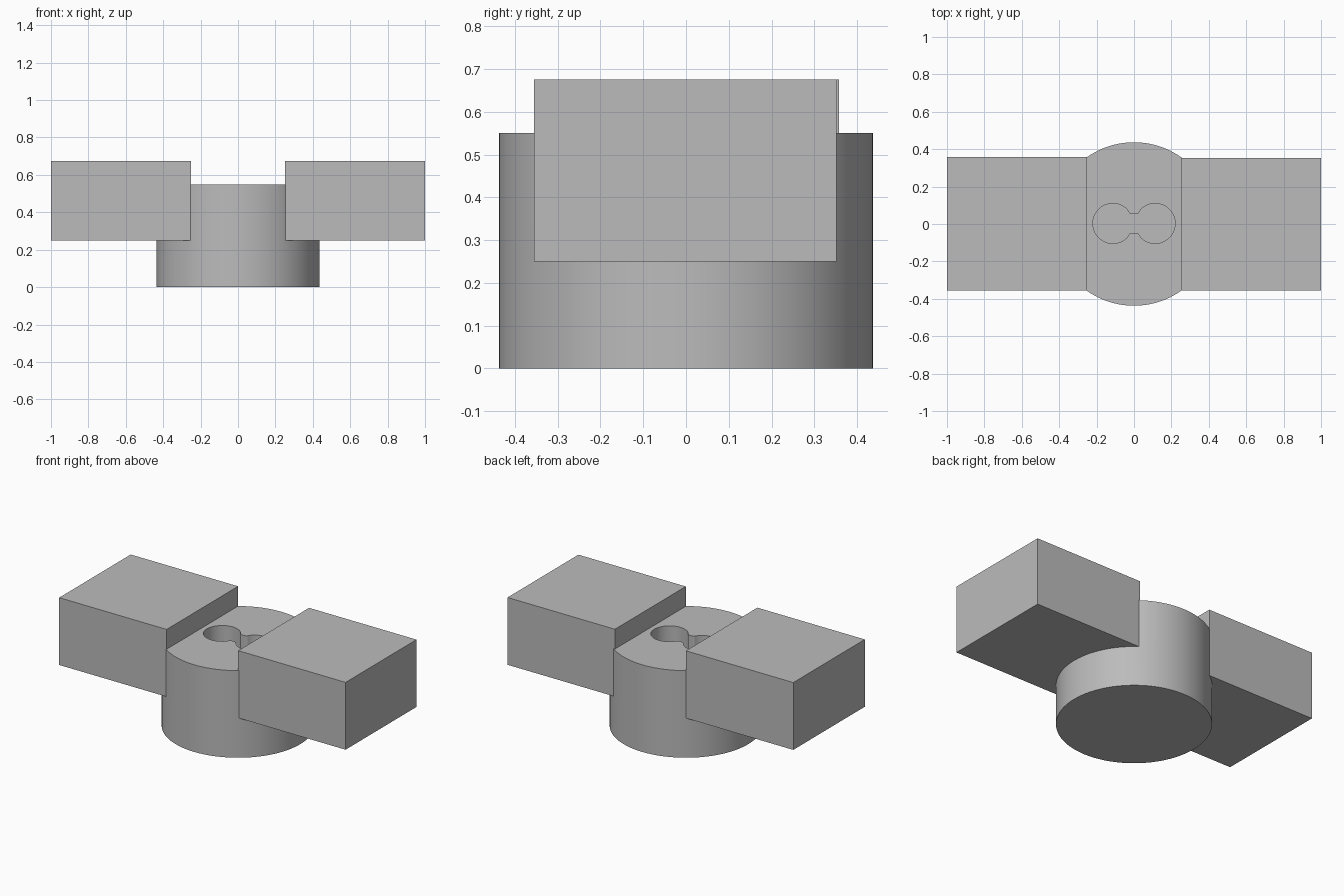
import bpy, bmesh, math

if "Cube" in bpy.data.objects:
    bpy.data.objects.remove(bpy.data.objects["Cube"])

grey = bpy.data.materials.new("grey")
grey.diffuse_color = (0.5, 0.5, 0.5, 1)
grey.use_nodes = True
grey.node_tree.nodes["Principled BSDF"].inputs["Base Color"].default_value = grey.diffuse_color


def prism(name, outline, z0, z1):
    """Extrude a closed xy outline from z0 to z1."""
    bm = bmesh.new()
    face = bm.faces.new([bm.verts.new((x, y, z0)) for x, y in outline])
    top = bmesh.ops.extrude_face_region(bm, geom=[face])["geom"]
    bmesh.ops.translate(bm, vec=(0, 0, z1 - z0),
                        verts=[v for v in top if isinstance(v, bmesh.types.BMVert)])
    bmesh.ops.recalc_face_normals(bm, faces=bm.faces)
    mesh = bpy.data.meshes.new(name)
    bm.to_mesh(mesh)
    bm.free()
    mesh.materials.append(grey)
    ob = bpy.data.objects.new(name, mesh)
    bpy.context.collection.objects.link(ob)
    return ob


def arc(cx, cy, r, a0, a1, n):
    return [(cx + r * math.cos(math.radians(a0 + (a1 - a0) * i / n)),
             cy + r * math.sin(math.radians(a0 + (a1 - a0) * i / n))) for i in range(n + 1)]


def rect(x0, x1, y0, y1):
    return [(x0, y0), (x1, y0), (x1, y1), (x0, y1)]


def boolean(ob, other, operation):
    m = ob.modifiers.new(operation.title(), "BOOLEAN")
    m.object, m.operation, m.solver = other, operation, "EXACT"


# Round central hub
hub = prism("hub", arc(0, 0, 0.437, 0, 360, 96)[:-1], 0, 0.55)

# Key slot: two round wells joined by a narrow neck with rounded corners
right = arc(0.113, 0, 0.107, -135, 135, 36) + [(0.029, 0.064), (0.024, 0.055), (0.015, 0.05)]
right = [(0.015, -0.05), (0.024, -0.055), (0.029, -0.064)] + right
slot = prism("slot_cutter", [(x, y + 0.003) for x, y in right + [(-x, -y) for x, y in right]],
             0.25, 0.7)

# Straight-sided channel between the arms trims the hub's top
channel = prism("channel_cutter", rect(-0.25, 0.25, -0.6, 0.6), 0.55, 0.9)

# Block arms on both sides
left_arm = prism("left_arm", rect(-1, -0.25, -0.355, 0.358), 0.25, 0.675)
right_arm = prism("right_arm", rect(0.25, 1, -0.355, 0.352), 0.25, 0.675)

boolean(hub, left_arm, "UNION")
boolean(hub, right_arm, "UNION")
boolean(hub, channel, "DIFFERENCE")
boolean(hub, slot, "DIFFERENCE")

# Apply the cuts, then remove the helpers
bpy.context.view_layer.objects.active = hub
hub.select_set(True)
for m in list(hub.modifiers):
    bpy.ops.object.modifier_apply(modifier=m.name)
for helper in (left_arm, right_arm, channel, slot):
    bpy.data.objects.remove(helper)
hub.name = "hub_with_arms"
bpy.ops.object.shade_smooth_by_angle(angle=math.radians(25))
